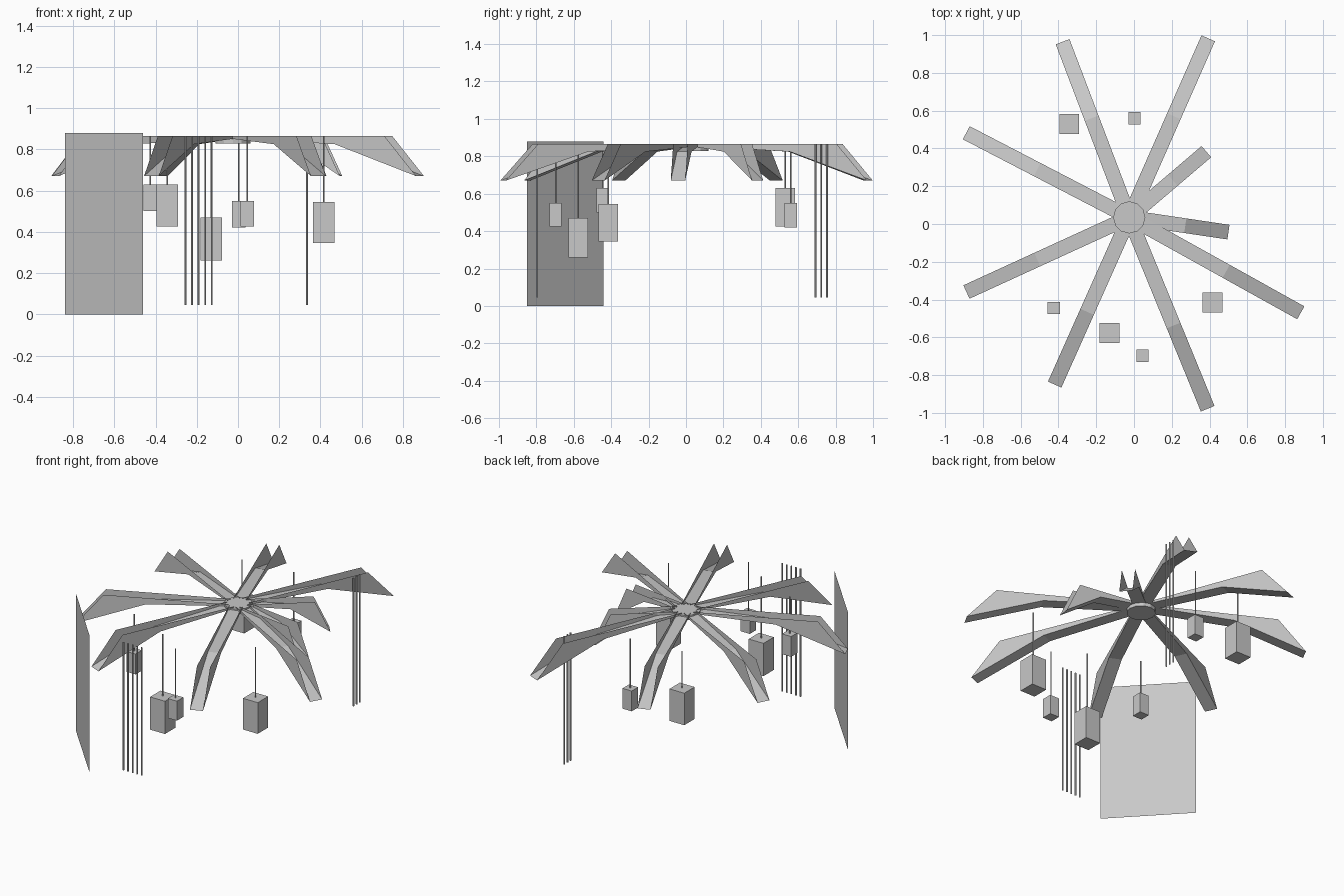
import bpy, bmesh, math
from mathutils import Vector

cube = bpy.data.objects.get("Cube")
if cube:
    bpy.data.objects.remove(cube)

grey = bpy.data.materials.new("plain_grey")
grey.use_nodes = True
grey.diffuse_color = (0.58, 0.58, 0.58, 1)
grey.node_tree.nodes["Principled BSDF"].inputs["Base Color"].default_value = (0.58, 0.58, 0.58, 1)

CENTRE = Vector((-0.025, 0.035, 0))
TOP = 0.865


def finish(name, bm):
    mesh = bpy.data.meshes.new(name)
    bm.to_mesh(mesh)
    bm.free()
    mesh.materials.append(grey)
    obj = bpy.data.objects.new(name, mesh)
    bpy.context.collection.objects.link(obj)
    return obj


def tube(name, x, y, z0, z1, radius, sides=6, caps=False):
    bm = bmesh.new()
    bmesh.ops.create_cone(bm, cap_ends=caps, segments=sides, radius1=radius,
                          radius2=radius, depth=z1 - z0)
    bmesh.ops.translate(bm, verts=bm.verts, vec=(x, y, (z0 + z1) / 2))
    return finish(name, bm)


def box(name, x, y, z0, z1, size):
    bm = bmesh.new()
    bmesh.ops.create_cube(bm, size=1)
    bmesh.ops.scale(bm, verts=bm.verts, vec=(size, size, z1 - z0))
    bmesh.ops.translate(bm, verts=bm.verts, vec=(x, y, (z0 + z1) / 2))
    return finish(name, bm)


def arm(name, x, y, half=0.039):
    """Open channel: a bent floor strip with a fin along each edge."""
    reach = Vector((x, y, 0)) - CENTRE
    side = Vector((-reach.y, reach.x, 0)).normalized() * half
    bm = bmesh.new()

    def point(t, z, s):
        return bm.verts.new(CENTRE + reach * t + side * s + Vector((0, 0, z)))

    start = 0.05 / reach.length
    floors = []
    for s in (-1, 1):
        floor = [point(t, z, s) for t, z in ((start, 0.853), (0.565, 0.825), (1, 0.67))]
        rim = [point(t, TOP, s) for t in (0.83, start)]
        bm.faces.new(floor + rim)
        floors.append(floor)
    left, right = floors
    for i in range(2):
        bm.faces.new((left[i], left[i + 1], right[i + 1], right[i]))
    bmesh.ops.recalc_face_normals(bm, faces=bm.faces)
    return finish(name, bm)


# Central hub
tube("hub", CENTRE.x, CENTRE.y, 0.828, 0.86, 0.085, 12, True)

# Radiating arms
tips = [(0.393, 0.983), (-0.378, 0.965), (-0.888, 0.483), (-0.887, -0.36), (-0.42, -0.85),
        (0.39, -0.978), (0.883, -0.47), (0.5, -0.043), (0.383, 0.383)]
for i, (x, y) in enumerate(tips):
    arm(f"arm_{i + 1}", x, y)

# Hanging box lanterns with their cords
lanterns = [(-0.343, 0.53, 0.425, 0.63, 0.105), (0.003, 0.56, 0.42, 0.55, 0.065),
            (0.415, -0.415, 0.345, 0.545, 0.105), (-0.13, -0.577, 0.26, 0.47, 0.105),
            (0.045, -0.697, 0.425, 0.55, 0.065), (-0.425, -0.445, 0.5, 0.63, 0.065)]
for i, (x, y, z0, z1, size) in enumerate(lanterns):
    box(f"lantern_{i + 1}", x, y, z0, z1, size)
    tube(f"lantern_cord_{i + 1}", x, y, z1, TOP, 0.004)

# Two rows of long hanging strings
for i in range(5):
    tube(f"front_string_{i + 1}", -0.255 + 0.032 * i, -0.795, 0.045, TOP, 0.005)
for i in range(3):
    tube(f"back_string_{i + 1}", 0.335, 0.692 + 0.031 * i, 0.045, TOP, 0.005)

# Flat upright panel
bm = bmesh.new()
corners = [(-0.84, -0.44, 0), (-0.46, -0.85, 0), (-0.46, -0.85, 0.88), (-0.84, -0.44, 0.88)]
bm.faces.new([bm.verts.new(c) for c in corners])
finish("panel", bm)
